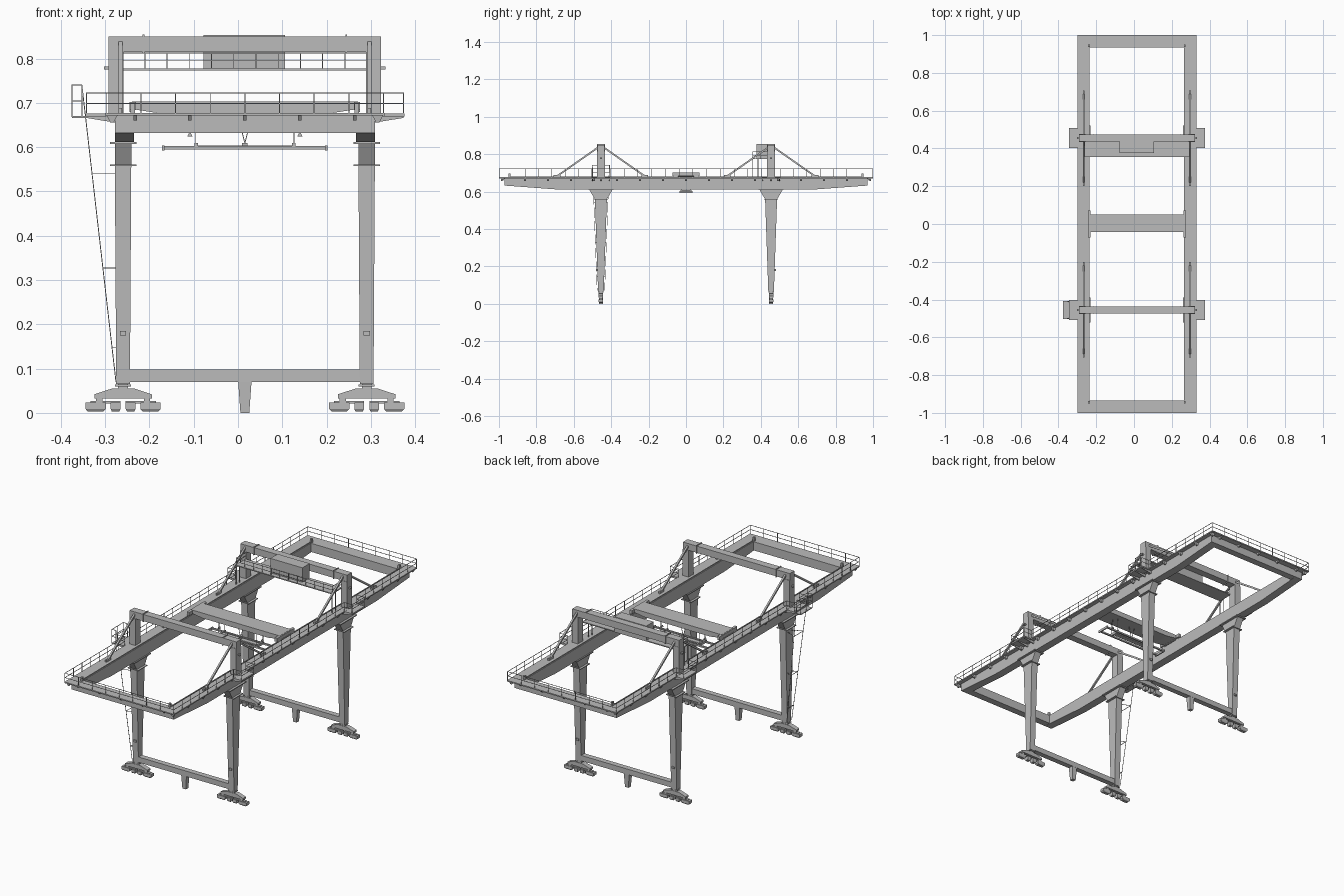
import bpy, bmesh
from mathutils import Vector

cube = bpy.data.objects.get("Cube")
if cube:
    bpy.data.objects.remove(cube, do_unlink=True)

grey = bpy.data.materials.new("steel grey")
grey.use_nodes = True
COLOUR = (0.5, 0.5, 0.5, 1)
grey.diffuse_color = COLOUR
grey.node_tree.nodes["Principled BSDF"].inputs["Base Color"].default_value = COLOUR

CX = 0.0155       # centre line of the crane
LEG_X = 0.275     # half the distance between legs
LEG_Y = 0.455
DECK = 0.677      # walkway height
SIDES = (-1, 1)
CORNERS = [(sx, sy) for sx in SIDES for sy in SIDES]


class Part:
    """Collects solids into one mesh object; x is measured from the crane's centre line."""

    def __init__(self, name):
        self.name, self.bm = name, bmesh.new()

    def loft(self, a, b):
        va = [self.bm.verts.new(p) for p in a]
        vb = [self.bm.verts.new(p) for p in b]
        n = len(a)
        self.bm.faces.new(va)
        self.bm.faces.new(vb[::-1])
        for i in range(n):
            j = (i + 1) % n
            self.bm.faces.new((va[j], va[i], vb[i], vb[j]))

    def taper(self, x, y, z0, z1, lower, upper):
        def ring(h, z):
            return [(x + i * h[0], y + j * h[1], z) for i, j in ((-1, -1), (1, -1), (1, 1), (-1, 1))]
        self.loft(ring(lower, z0), ring(upper, z1))

    def box(self, x, y, z0, z1, hx, hy):
        self.taper(x, y, z0, z1, (hx, hy), (hx, hy))

    def bar(self, a, b, r=0.001):
        a, b = Vector(a), Vector(b)
        d = (b - a).normalized()
        u = d.cross((1, 0, 0) if abs(d.z) > 0.9 else (0, 0, 1)).normalized() * r
        v = d.cross(u).normalized() * r
        off = (u + v, v - u, -u - v, u - v)
        self.loft([a + o for o in off], [b + o for o in off])

    def rail(self, pts, z, heights, step):
        for p, q in zip(pts, pts[1:]):
            p, q = Vector((*p, z)), Vector((*q, z))
            for h in heights:
                up = Vector((0, 0, h))
                self.bar(p + up, q + up)
            n = max(1, round((q - p).length / step))
            for i in range(n + 1):
                s = p.lerp(q, i / n)
                self.bar(s, s + Vector((0, 0, heights[-1])))

    def done(self):
        bmesh.ops.recalc_face_normals(self.bm, faces=self.bm.faces)
        mesh = bpy.data.meshes.new(self.name)
        self.bm.to_mesh(mesh)
        self.bm.free()
        mesh.materials.append(grey)
        ob = bpy.data.objects.new(self.name, mesh)
        ob.location.x = CX
        bpy.context.collection.objects.link(ob)


# Main girders with tapered undersides, joined by end beams
girders = Part("main_girders")
profile = [(-0.97, DECK), (-0.97, 0.632), (-0.7, 0.612), (0.7, 0.612), (0.97, 0.632), (0.97, DECK)]
for s in SIDES:
    girders.loft([(s * 0.2505, y, z) for y, z in profile], [(s * 0.2935, y, z) for y, z in profile])
    girders.box(0, s * 0.952, 0.632, DECK, 0.2505, 0.018)
    # trolley rail and end stops
    girders.box(s * 0.256, 0, DECK, DECK + 0.004, 0.002, 0.95)
    for t in SIDES:
        girders.box(s * 0.253, t * 0.943, DECK, 0.697, 0.005, 0.006)
girders.done()

# Outside walkways, leg platforms and their brackets
walk = Part("walkways")
for s in SIDES:
    walk.box(s * 0.304, 0, DECK - 0.006, DECK, 0.011, 1)
    walk.box(0, s * 0.985, DECK - 0.006, DECK, 0.3, 0.015)
    for i in range(-8, 9):
        walk.taper(s * 0.3, i * 0.123, 0.656, 0.671, (0.004, 0.004), (0.012, 0.006))
    for i in range(-2, 3):
        walk.taper(i * 0.124, s * 0.98, 0.66, 0.671, (0.004, 0.004), (0.004, 0.012))
for sx, sy in CORNERS:
    y = sy * LEG_Y
    walk.box(sx * 0.337, y, DECK - 0.008, DECK - 0.001, 0.023, 0.052)
    for dy in (-0.045, 0, 0.045):
        tri = [(0.29, 0.655), (0.29, 0.67), (0.358, 0.67), (0.358, 0.666)]
        walk.loft([(sx * x, y + dy - 0.002, z) for x, z in tri],
                  [(sx * x, y + dy + 0.002, z) for x, z in tri])
walk.done()

# Railing around the outer edge, stepping out around the leg platforms
railing = Part("railing")
lo, hi = LEG_Y - 0.051, LEG_Y + 0.051
half = [(0.313, lo), (0.358, lo), (0.358, hi), (0.313, hi), (0.313, 0.998), (0, 0.998)]
path = [(x, -y) for x, y in reversed(half)] + half
for s in SIDES:
    railing.rail([(s * x, y) for x, y in path], DECK, (0.022, 0.045), 0.075)
railing.done()

# Tapered legs with flared heads, flanges and access boxes
legs = Part("legs")
for sx, sy in CORNERS:
    x, y = sx * LEG_X, sy * LEG_Y
    legs.taper(x, y, 0.065, 0.56, (0.0155, 0.015), (0.0185, 0.032))
    legs.taper(x, y, 0.56, 0.613, (0.0185, 0.033), (0.0185, 0.064))
    legs.box(x, y, 0.557, 0.561, 0.03, 0.038)
    legs.box(x, y, 0.607, 0.612, 0.03, 0.067)
    legs.box(x, y + sy * 0.021, 0.175, 0.185, 0.007, 0.004)
legs.done()

# Sill beams with a tapered foot in the middle
sills = Part("sill_beams")
for s in SIDES:
    sills.box(0, s * LEG_Y, 0.07, 0.098, LEG_X + 0.014, 0.014)
    sills.taper(0, s * LEG_Y, 0, 0.07, (0.01, 0.01), (0.015, 0.013))
sills.done()

# Wheel bogies: equaliser beam, links and four trucks at each corner
bogies = Part("wheel_bogies")
for sx, sy in CORNERS:
    x, y = sx * LEG_X, sy * LEG_Y
    bogies.box(x, y, 0.054, 0.07, 0.011, 0.01)
    bogies.box(x, y, 0.06, 0.064, 0.018, 0.014)
    bogies.box(x, y, 0.033, 0.042, 0.065, 0.012)
    bogies.taper(x, y, 0.042, 0.055, (0.065, 0.012), (0.025, 0.012))
    for s in SIDES:
        bogies.box(x + s * 0.054, y, 0.021, 0.034, 0.007, 0.009)
        bogies.box(x + s * 0.04, y, 0.021, 0.027, 0.034, 0.008)
        for dx, w in ((0.062, 0.023), (0.017, 0.011)):
            bogies.box(x + s * dx, y, 0.009, 0.023, w, 0.012)
            bogies.taper(x + s * dx, y, 0.003, 0.009, (w * 0.75, 0.008), (w, 0.012))
bogies.done()

# Upper portal frames with clamps, pins and diagonal stays
portals = Part("upper_portals")
stays = Part("diagonal_stays")
for sy in SIDES:
    y = sy * LEG_Y
    portals.box(0, y, 0.815, 0.85, 0.3075, 0.019)
    for sx in SIDES:
        portals.box(sx * 0.2905, y, 0.67, 0.815, 0.017, 0.021)
        portals.box(sx * 0.229, y, 0.811, 0.854, 0.002, 0.022)
        portals.box(sx * 0.312, y, 0.775, 0.782, 0.006, 0.006)
        for d in SIDES:
            stays.bar((sx * 0.281, y + d * 0.012, 0.838), (sx * 0.281, y + d * 0.238, 0.68), 0.0045)
            stays.box(sx * 0.281, y + d * 0.235, DECK, 0.688, 0.004, 0.018)
portals.done()
stays.done()

# Machine house on its platform, hung from the rear portal
house = Part("machine_house")
house.box(-0.001, 0.407, 0.777, 0.853, 0.092, 0.03)
house.box(0, 0.396, 0.773, 0.778, 0.277, 0.041)
house.done()
house_rail = Part("machine_platform_rail")
house_rail.rail([(-0.276, 0.435), (-0.276, 0.357), (0.276, 0.357), (0.276, 0.435)], 0.777, (0.018, 0.036), 0.048)
for s in SIDES:
    house_rail.bar((s * 0.276, 0.357, DECK), (s * 0.276, 0.357, 0.777), 0.002)
    house_rail.bar((s * 0.276, 0.385, DECK), (s * 0.276, 0.385, 0.777), 0.0015)
house_rail.done()

# Trolley bridge running along the girders
trolley = Part("trolley")
side = [(-0.255, 0.686), (-0.19, 0.676), (0.19, 0.676), (0.255, 0.686), (0.255, 0.703), (-0.255, 0.703)]
trolley.loft([(x, -0.043, z) for x, z in side], [(x, 0.049, z) for x, z in side])
for s in SIDES:
    trolley.box(s * 0.253, 0, 0.684, 0.702, 0.007, 0.072)
    for t in SIDES:
        trolley.box(s * 0.256, t * 0.055, 0.679, 0.69, 0.004, 0.011)
trolley.done()

# Lifting spreader: head frame, long rails, end bars and hoist ropes
spreader = Part("spreader")
ropes = Part("hoist_ropes")
spreader.box(0, 0, 0.598, 0.604, 0.11, 0.012)
for s in SIDES:
    spreader.box(0, s * 0.026, 0.595, 0.603, 0.185, 0.004)
    spreader.box(s * 0.184, 0, 0.592, 0.604, 0.003, 0.034)
    spreader.box(s * 0.11, 0, 0.596, 0.609, 0.004, 0.03)
    spreader.taper(s * 0.124, 0, 0.624, 0.632, (0.006, 0.006), (0.002, 0.006))
    ropes.bar((s * 0.124, 0, 0.63), (s * 0.124, 0, 0.68))
    ropes.bar((0, 0, 0.609), (s * 0.018, 0, 0.68))
    for t in SIDES:
        ropes.bar((s * 0.111, t * 0.026, 0.603), (s * 0.111, t * 0.026, 0.68))
spreader.box(0, 0, 0.603, 0.609, 0.006, 0.008)
spreader.done()
ropes.done()

# Access ladder beside one front leg, with ties and a top landing cage
ladder = Part("access_ladder")
top, foot = Vector((-0.368, -LEG_Y, 0.74)), Vector((-0.291, -LEG_Y, 0.07))
for s in SIDES:
    ladder.bar(top + Vector((0, s * 0.045, 0)), foot + Vector((0, s * 0.02, 0)))
    ladder.rail([(-0.368, -LEG_Y + s * 0.047), (-0.39, -LEG_Y + s * 0.047)], 0.668, (0.036, 0.072), 0.03)
for z in (0.147, 0.327, 0.54):
    t = (z - foot.z) / (top.z - foot.z)
    p = foot.lerp(top, t)
    w = Vector((0, 0.02 + 0.025 * t, 0))
    ladder.bar(p - w, p + w)
    for s in SIDES:
        ladder.bar(p + s * w, (-0.288, p.y + s * 0.012, z))
ladder.rail([(-0.39, -LEG_Y - 0.047), (-0.39, -LEG_Y + 0.047)], 0.668, (0.036, 0.072), 0.05)
ladder.box(-0.374, -LEG_Y, 0.666, 0.67, 0.016, 0.048)
ladder.done()
